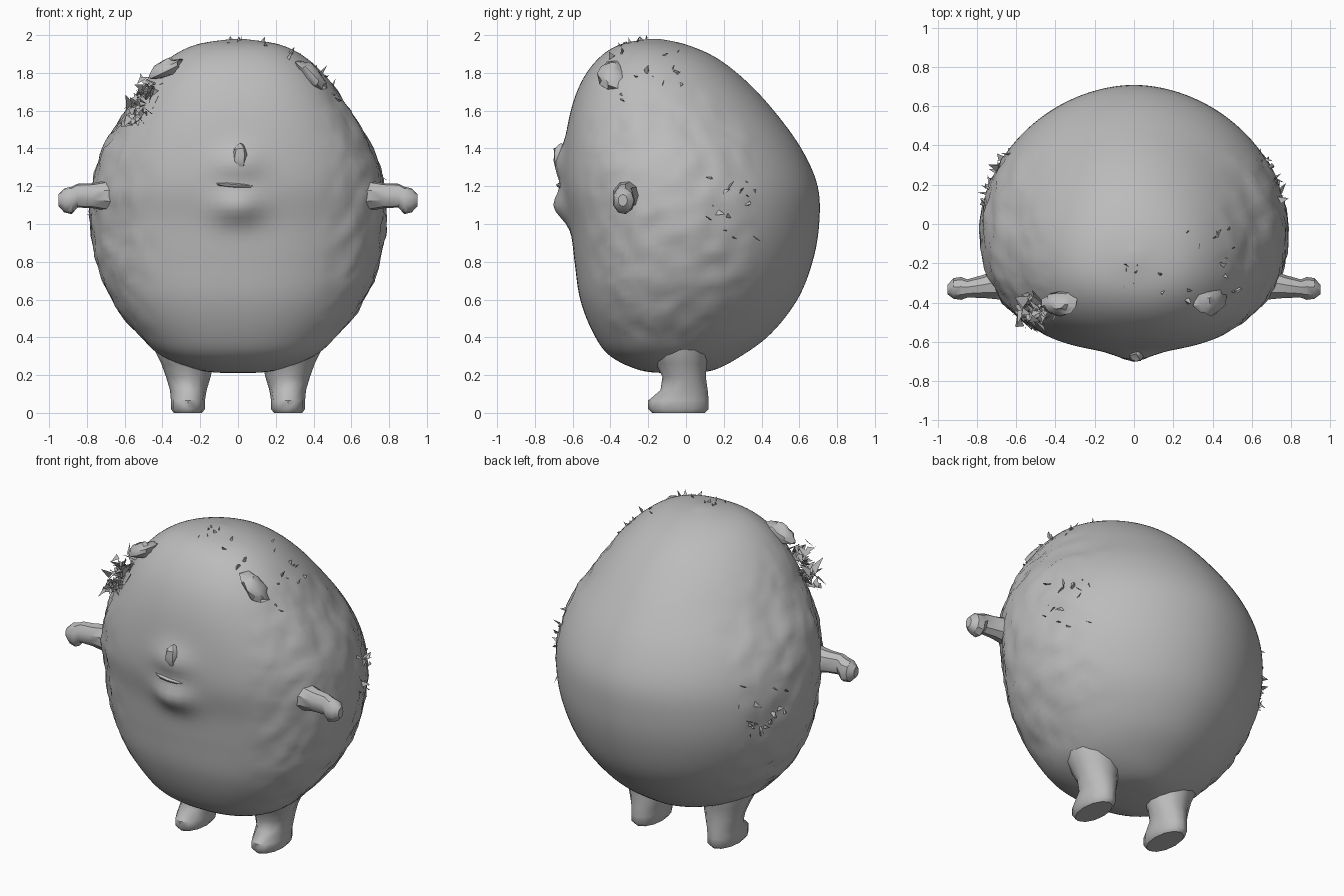
import bpy, bmesh, math, random
from mathutils import Vector, noise

random.seed(4)
if "Cube" in bpy.data.objects:
    bpy.data.objects.remove(bpy.data.objects["Cube"])

grey = bpy.data.materials.new("plain grey")
grey.use_nodes = True
grey.diffuse_color = (0.5, 0.5, 0.5, 1)
grey.node_tree.nodes["Principled BSDF"].inputs["Base Color"].default_value = (0.5, 0.5, 0.5, 1)


def finish(bm, name, angle=40):
    """Turn a bmesh into a shaded, coloured object."""
    mesh = bpy.data.meshes.new(name)
    bm.to_mesh(mesh)
    bm.free()
    obj = bpy.data.objects.new(name, mesh)
    bpy.context.collection.objects.link(obj)
    mesh.materials.append(grey)
    bpy.ops.object.select_all(action="DESELECT")
    obj.select_set(True)
    bpy.context.view_layer.objects.active = obj
    if angle:
        bpy.ops.object.shade_smooth_by_angle(angle=math.radians(angle))
    return obj


def loft(rings):
    """Skin a list of point rings and close both ends."""
    bm = bmesh.new()
    loops = [[bm.verts.new(p) for p in ring] for ring in rings]
    for a, b in zip(loops, loops[1:]):
        for i in range(len(a)):
            j = (i + 1) % len(a)
            bm.faces.new((a[i], a[j], b[j], b[i]))
    bm.faces.new(loops[0])
    bm.faces.new(loops[-1])
    bmesh.ops.recalc_face_normals(bm, faces=bm.faces)
    return bm


def circle(count):
    return [(math.cos(math.tau * i / count), math.sin(math.tau * i / count)) for i in range(count)]


def smooth_rows(rows, steps):
    """Catmull-Rom interpolation of profile rows."""
    out = []
    for k in range(len(rows) - 1):
        p = [Vector(rows[min(max(k + d, 0), len(rows) - 1)]) for d in (-1, 0, 1, 2)]
        for s in range(steps):
            t = s / steps
            out.append(p[1] + 0.5 * t * (p[2] - p[0] + t * (
                2 * p[0] - 5 * p[1] + 4 * p[2] - p[3] + t * (3 * (p[1] - p[2]) + p[3] - p[0]))))
    return out + [Vector(rows[-1])]


def body_point(c, s, z, w, front, back):
    """Point on a body ring: boxy in front, slightly pointed behind."""
    mid = 0.5 * (front + back) - 0.07 * min(1, w / 0.6)
    power = 1.9 if s > 0 else 2.3
    reach = back - mid if s > 0 else front - mid
    return (math.copysign(abs(c) ** (2 / power), c) * w, mid + abs(s) ** (2 / power) * reach, z)


# Body profile: height, half width, front y, back y
profile = [
    (0.21, 0.03, -0.08, -0.02), (0.225, 0.2, -0.24, 0.14), (0.3, 0.4, -0.4, 0.29),
    (0.42, 0.535, -0.49, 0.45), (0.6, 0.67, -0.56, 0.59), (0.8, 0.75, -0.59, 0.67),
    (1.0, 0.783, -0.613, 0.705), (1.2, 0.775, -0.65, 0.697), (1.4, 0.715, -0.643, 0.61),
    (1.6, 0.595, -0.61, 0.465), (1.76, 0.485, -0.55, 0.315), (1.88, 0.36, -0.46, 0.16),
    (1.95, 0.22, -0.35, 0.0), (1.98, 0.03, -0.2, -0.14)]
bm = loft([[body_point(c, s, *row) for c, s in circle(120)] for row in smooth_rows(profile, 6)])


def swell(p, z, wide, tall):
    """Soft falloff around a spot on the middle of the face."""
    return math.exp(-(p.x / wide) ** 2 - ((p.z - z) / tall) ** 2)


# Muzzle and lower lip swell out of the face; matted fur roughens the flanks
bm.normal_update()
for v in bm.verts:
    p = v.co.copy()
    flank = min(1, max(0, (abs(p.x) - 0.4) * 5)) * (0.35 < p.z < 1.85) * (p.y < 0.35)
    v.co += v.normal * (noise.noise(p * 9) * 0.012 + noise.noise(p * 24) * 0.008) * flank
    if p.y < -0.3:
        v.co.y -= 0.07 * swell(p, 1.09, 0.12, 0.085) + 0.045 * swell(p, 1.32, 0.12, 0.09)
bm.normal_update()
skin = [(v.co.copy(), v.normal.copy()) for v in bm.verts]
finish(bm, "body", 50)

# Legs: z, centre x, centre y, radius x, radius y
leg = [(0, 0.265, -0.04, 0.075, 0.14), (0.02, 0.265, -0.04, 0.09, 0.16),
       (0.065, 0.265, -0.04, 0.09, 0.16), (0.12, 0.263, -0.01, 0.097, 0.125),
       (0.19, 0.263, -0.01, 0.118, 0.115), (0.26, 0.268, -0.025, 0.138, 0.135),
       (0.35, 0.285, -0.035, 0.165, 0.16), (0.45, 0.285, -0.035, 0.17, 0.17)]
# Arms: x, centre y, centre z, radius y, radius z
arm = [(0.6, -0.3, 1.14, 0.1, 0.1), (0.7, -0.31, 1.15, 0.078, 0.08),
       (0.77, -0.32, 1.15, 0.06, 0.067), (0.85, -0.33, 1.15, 0.048, 0.064),
       (0.88, -0.33, 1.125, 0.06, 0.074), (0.92, -0.33, 1.125, 0.054, 0.064),
       (0.95, -0.335, 1.125, 0.025, 0.032)]
for side, label in ((1, "left"), (-1, "right")):
    finish(loft([[(side * (x + c * rx), y + s * ry, z) for c, s in circle(12)]
                 for z, x, y, rx, ry in leg]), label + "_leg", 45)
    finish(loft([[(side * x, y + c * ry, z + s * rz) for c, s in circle(9)]
                 for x, y, z, ry, rz in arm]), label + "_arm", 35)


def lump(name, at, size, turn, rough):
    """A rounded, uneven lump."""
    bm = bmesh.new()
    bmesh.ops.create_uvsphere(bm, u_segments=10, v_segments=7, radius=1)
    for v in bm.verts:
        v.co *= 1 + rough * noise.noise(v.co * 2 + Vector(at) * 7)
    bmesh.ops.scale(bm, vec=size, verts=bm.verts)
    obj = finish(bm, name)
    obj.location = at
    obj.rotation_euler.y = turn


# Nose, overhanging lip and ears
lump("nose", (0.01, -0.66, 1.35), (0.04, 0.045, 0.07), 0, 0.3)
lump("upper_lip", (-0.01, -0.645, 1.205), (0.11, 0.045, 0.014), 0.07, 0.2)
lump("left_ear", (0.385, -0.39, 1.79), (0.1, 0.08, 0.045), 0.8, 0.5)
lump("right_ear", (-0.38, -0.4, 1.82), (0.1, 0.06, 0.04), -0.45, 0.5)


def jitter(amount):
    return Vector(random.uniform(-amount, amount) for _ in range(3))


# Ragged bow of loose flakes by the right ear
bm = bmesh.new()
for i in range(75):
    t = random.random()
    centre = Vector((-0.57 + 0.11 * t, -0.44, 1.54 + 0.19 * t)) + jitter(0.05)
    centre.y += random.uniform(-0.05, 0.05)
    bm.faces.new([bm.verts.new(centre + jitter(0.048)) for _ in range(3)])
finish(bm, "ragged_bow", 0)


def tufts(name, rule, count, length):
    """Small fur spikes standing on the chosen part of the skin."""
    bm = bmesh.new()
    spots = [s for s in skin if rule(s[0])]
    for p, n in random.sample(spots, min(count, len(spots))):
        tip = p + n * length * random.uniform(0.4, 1) + jitter(length * 0.6)
        base = [bm.verts.new(p - n * 0.005 + jitter(length * 0.7)) for _ in range(3)]
        top = bm.verts.new(tip)
        for i in range(3):
            bm.faces.new((base[i], base[(i + 1) % 3], top))
    finish(bm, name, 0)


tufts("flank_tufts", lambda p: abs(p.x) > 0.5 and 0.1 < p.y < 0.42 and 0.9 < p.z < 1.25, 34, 0.04)
tufts("shoulder_tufts", lambda p: p.x > 0.25 and -0.45 < p.y < 0 and p.z > 1.65, 16, 0.03)
tufts("crown_tufts", lambda p: -0.05 < p.x < 0.2 and -0.4 < p.y < -0.2 and p.z > 1.94, 8, 0.02)
